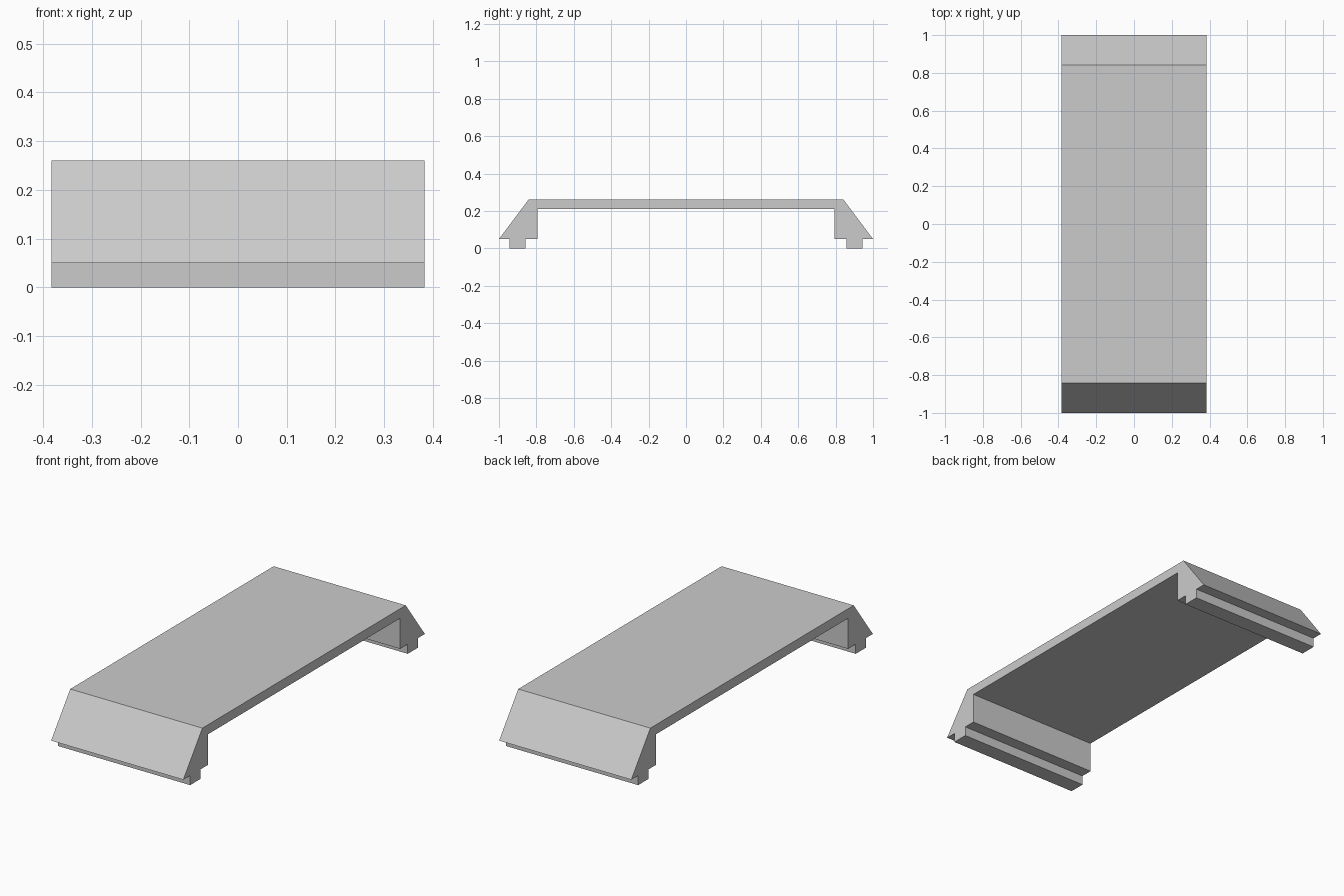
import bpy
import bmesh

cube = bpy.data.objects.get("Cube")
if cube:
    bpy.data.objects.remove(cube, do_unlink=True)

HALF_WIDTH = 0.383

# Plain grey finish
grey = bpy.data.materials.new("light_grey")
grey.use_nodes = True
colour = (0.6, 0.6, 0.6, 1)
grey.diffuse_color = colour
grey.node_tree.nodes["Principled BSDF"].inputs["Base Color"].default_value = colour

# Half of the side profile (y, z): deck top, sloped end, foot rail, inner wall, deck underside
half = [(0.842, 0.26), (1.0, 0.05), (0.943, 0.05), (0.943, 0.0),
        (0.858, 0.0), (0.858, 0.05), (0.795, 0.05), (0.795, 0.21)]
profile = half + [(-y, z) for y, z in reversed(half)]

# Extrude the mirrored profile across the width
bm = bmesh.new()
side = bm.faces.new([bm.verts.new((-HALF_WIDTH, y, z)) for y, z in profile])
result = bmesh.ops.extrude_face_region(bm, geom=[side], use_keep_orig=True)
moved = [v for v in result["geom"] if isinstance(v, bmesh.types.BMVert)]
bmesh.ops.translate(bm, verts=moved, vec=(2 * HALF_WIDTH, 0, 0))
bmesh.ops.recalc_face_normals(bm, faces=bm.faces)

mesh = bpy.data.meshes.new("sloped_end_deck")
bm.to_mesh(mesh)
bm.free()
mesh.materials.append(grey)
deck = bpy.data.objects.new("sloped_end_deck", mesh)
bpy.context.collection.objects.link(deck)
